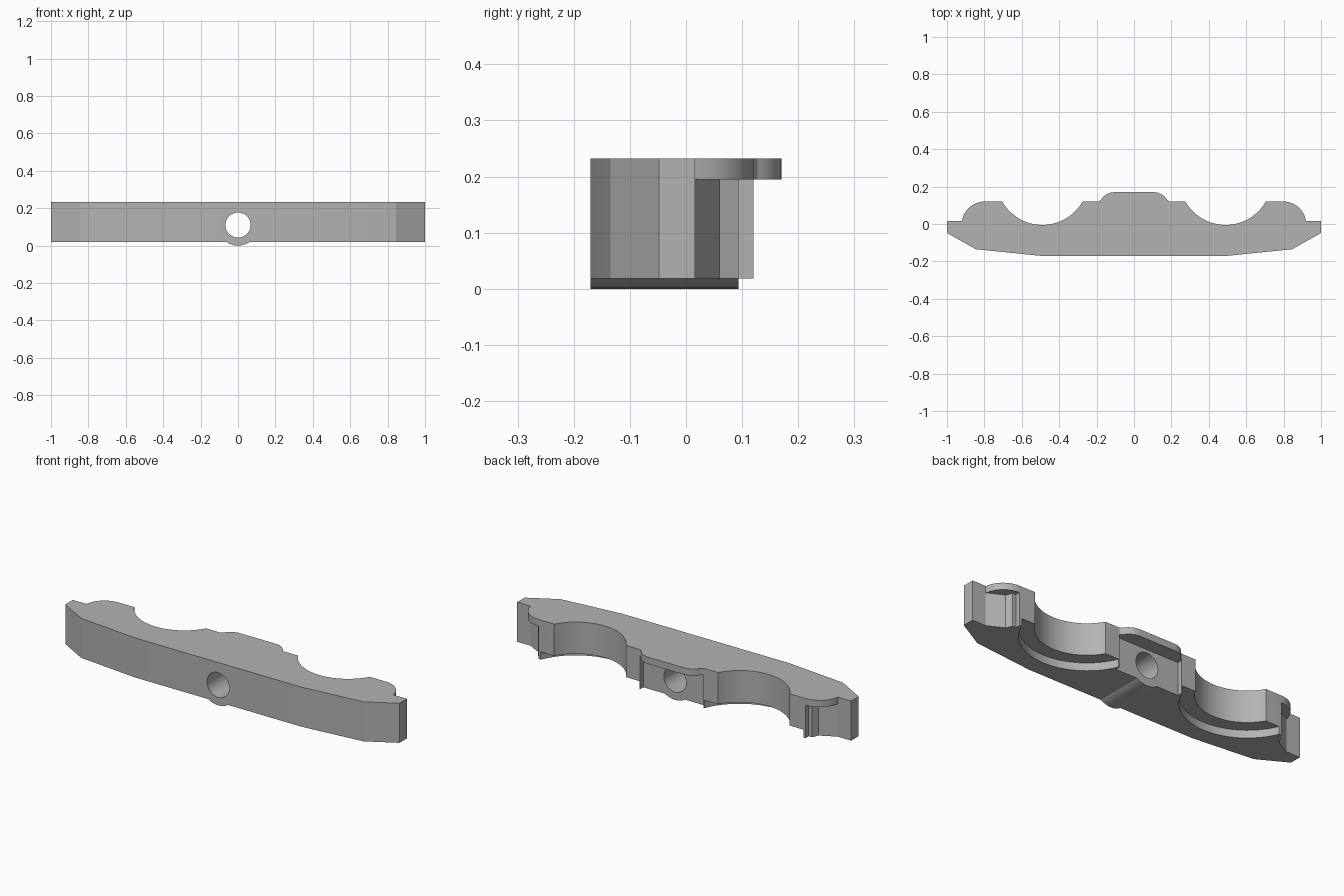
import bpy, bmesh
from math import sin, cos, pi, asin, radians
from mathutils import Matrix

cube = bpy.data.objects.get("Cube")
if cube:
    bpy.data.objects.remove(cube, do_unlink=True)

grey = bpy.data.materials.new("plain grey")
grey.use_nodes = True
grey.diffuse_color = (0.45, 0.45, 0.45, 1)
grey.node_tree.nodes["Principled BSDF"].inputs["Base Color"].default_value = grey.diffuse_color

BOTTOM, FLANGE, TOP = 0.018, 0.195, 0.232
FRONT, BACK, EAR = -0.17, 0.094, 0.12
SADDLE_X, SADDLE_Y, SADDLE_R = 0.49, 0.242, 0.247
HOLE_Z = 0.11


def prism(name, points, low, high, along_y=False):
    """Extrude a closed outline; along_y reads the outline as x, z."""
    bm = bmesh.new()
    face = bm.faces.new([bm.verts.new((a, b, low)) for a, b in points])
    new = bmesh.ops.extrude_face_region(bm, geom=[face])["geom"]
    bmesh.ops.translate(bm, vec=(0, 0, high - low),
                        verts=[v for v in new if isinstance(v, bmesh.types.BMVert)])
    if along_y:
        swap = Matrix(((1, 0, 0, 0), (0, 0, 1, 0), (0, 1, 0, 0), (0, 0, 0, 1)))
        bmesh.ops.transform(bm, matrix=swap, verts=bm.verts)
    bmesh.ops.recalc_face_normals(bm, faces=bm.faces)
    mesh = bpy.data.meshes.new(name)
    bm.to_mesh(mesh)
    bm.free()
    mesh.materials.append(grey)
    obj = bpy.data.objects.new(name, mesh)
    bpy.context.collection.objects.link(obj)
    return obj


def arc(x, y, r, start, end, steps):
    return [(x + r * cos(start + (end - start) * i / steps),
             y + r * sin(start + (end - start) * i / steps)) for i in range(steps + 1)]


def circle(x, y, r, steps=64):
    return arc(x, y, r, 0, 2 * pi, steps)[:-1]


def combine(target, tool, operation):
    mod = target.modifiers.new("shape", 'BOOLEAN')
    mod.operation, mod.object, mod.solver = operation, tool, 'EXACT'
    bpy.context.view_layer.objects.active = target
    bpy.ops.object.modifier_apply(modifier=mod.name)
    bpy.data.objects.remove(tool, do_unlink=True)


# Outline of the right half, from front centre to back centre
dip = asin((SADDLE_Y - EAR) / SADDLE_R)
half = [(0.5, FRONT), (0.845, -0.135), (1, -0.048), (1, 0.016), (0.92, 0.016)]
half += arc(0.8, 0, 0.12, radians(14), pi / 2, 10)
half += arc(SADDLE_X, SADDLE_Y, SADDLE_R, -dip, dip - pi, 28)
half += [(0.19, EAR)]
half += arc(0.105, 0.085, 0.085, radians(30), pi / 2, 8)
outline = half + [(-x, y) for x, y in reversed(half)]
body = prism("clamp_bar", outline, BOTTOM, TOP)

# Recess below the middle flange
combine(body, prism("middle_recess", [(-0.19, BACK), (0.19, BACK), (0.19, 0.3), (-0.19, 0.3)],
                    -0.1, FLANGE), 'DIFFERENCE')

# Recess below each end flange, and the stepped seat below each saddle
for side in (-1, 1):
    pocket = [(0.92, 0.016), (0.835, 0.06), (0.82, BACK), (0.8, BACK),
              (0.8, 0.3), (1.1, 0.3), (1.1, 0.05)]
    combine(body, prism("end_recess", [(side * x, y) for x, y in pocket], -0.1, FLANGE), 'DIFFERENCE')
    combine(body, prism("saddle_seat", circle(side * SADDLE_X, SADDLE_Y, 0.32), -0.1, 0.06), 'DIFFERENCE')

# Rounded rib under the bolt hole, then the hole itself
rib = arc(0, HOLE_Z, 0.11, radians(213), radians(327), 12)
combine(body, prism("hole_rib", rib, FRONT, BACK, True), 'UNION')
combine(body, prism("bolt_hole", circle(0, HOLE_Z, 0.067, 48), -0.4, 0.4, True), 'DIFFERENCE')

bpy.ops.object.select_all(action='DESELECT')
body.select_set(True)
bpy.context.view_layer.objects.active = body
bpy.ops.object.shade_smooth_by_angle(angle=radians(12))
